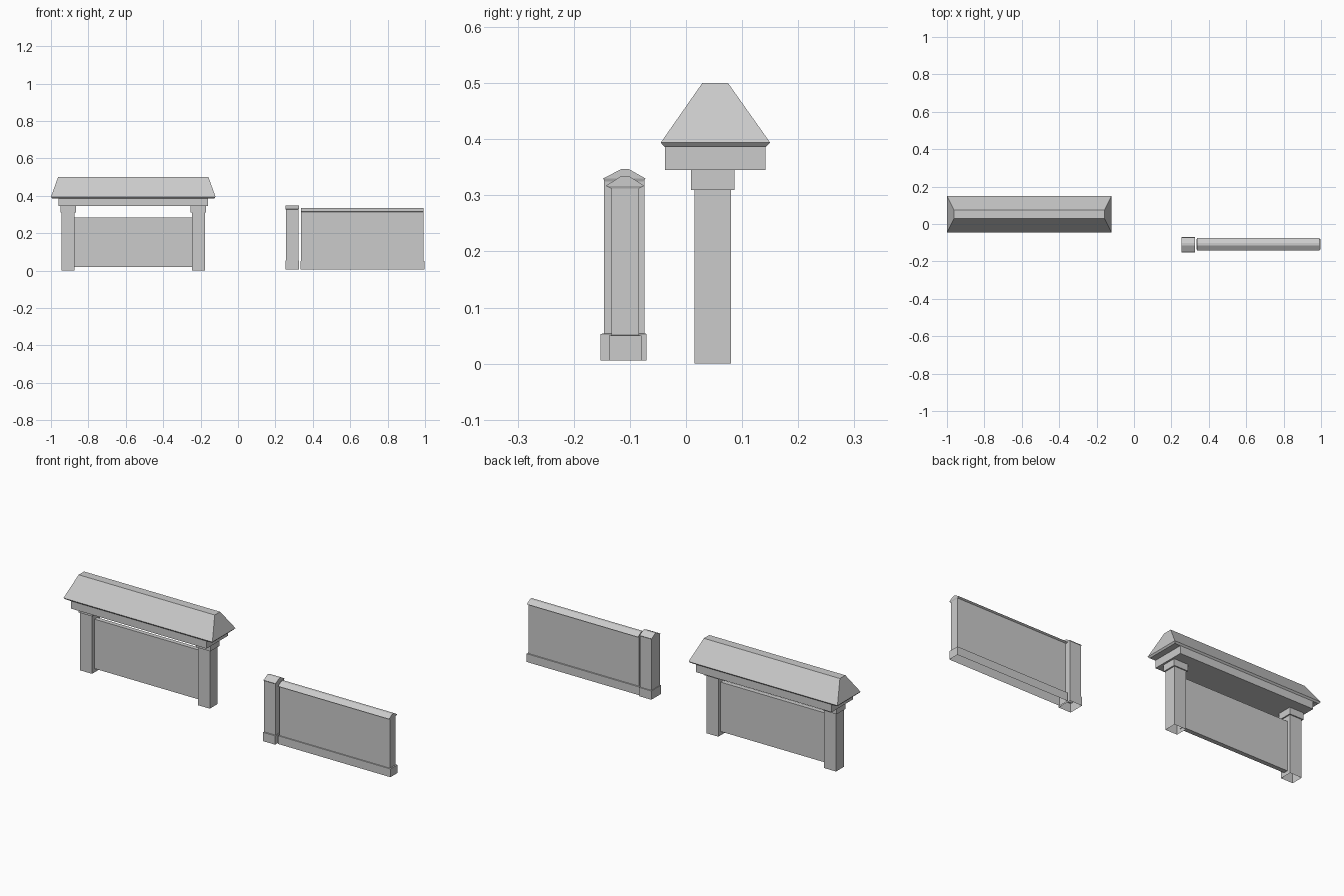
import bpy

default = bpy.data.objects.get("Cube")
if default:
    bpy.data.objects.remove(default, do_unlink=True)

stone = bpy.data.materials.new("light grey stone")
stone.use_nodes = True
GREY = (0.6, 0.6, 0.6, 1)
stone.diffuse_color = GREY
stone.node_tree.nodes["Principled BSDF"].inputs["Base Color"].default_value = GREY


def loft(name, rings, open_bottom=False):
    """Stack rectangles (x0, x1, y0, y1, z) into one solid."""
    verts, faces = [], []
    for x0, x1, y0, y1, z in rings:
        verts += [(x0, y0, z), (x1, y0, z), (x1, y1, z), (x0, y1, z)]
    for r in range(len(rings) - 1):
        for i in range(4):
            a, b = r * 4 + i, r * 4 + (i + 1) % 4
            faces.append((a, b, b + 4, a + 4))
    top = len(verts) - 4
    faces.append((top, top + 1, top + 2, top + 3))
    if not open_bottom:
        faces.append((3, 2, 1, 0))
    mesh = bpy.data.meshes.new(name)
    mesh.from_pydata(verts, [], faces)
    mesh.materials.append(stone)
    obj = bpy.data.objects.new(name, mesh)
    bpy.context.collection.objects.link(obj)
    return obj


def box(name, x0, x1, y0, y1, z0, z1, open_bottom=False):
    return loft(name, [(x0, x1, y0, y1, z0), (x0, x1, y0, y1, z1)], open_bottom)


# Roofed screen: hipped roof with undercut eaves
loft("screen_roof", [
    (-0.993, -0.127, -0.038, 0.142, 0.386),
    (-1.0, -0.12, -0.045, 0.15, 0.394),
    (-0.962, -0.158, 0.029, 0.075, 0.5),
])
box("screen_beam", -0.96, -0.16, -0.037, 0.142, 0.345, 0.387)

# Two posts with capitals, mirrored about the middle of the screen
for side, label in ((-1, "right"), (1, "left")):
    cx = -0.56 + side * 0.348
    box(label + "_post", cx - 0.035, cx + 0.035, 0.015, 0.08, 0, 0.312, True)
    box(label + "_capital", cx - 0.042, cx + 0.042, 0.009, 0.086, 0.31, 0.346)
box("screen_panel", -0.875, -0.245, 0.036, 0.06, 0.02, 0.284)

# Garden wall: plinth, body and ridged coping
loft("wall_body", [
    (0.333, 0.997, -0.137, -0.079, 0.006),
    (0.333, 0.997, -0.137, -0.079, 0.05),
    (0.338, 0.991, -0.133, -0.084, 0.051),
    (0.338, 0.991, -0.133, -0.084, 0.315),
], True)
loft("wall_coping", [
    (0.338, 0.991, -0.133, -0.084, 0.312),
    (0.336, 0.993, -0.143, -0.074, 0.317),
    (0.336, 0.993, -0.116, -0.101, 0.334),
])

# End pier: plinth, shaft and ridged cap
loft("pier_shaft", [
    (0.254, 0.326, -0.152, -0.07, 0.006),
    (0.254, 0.326, -0.152, -0.07, 0.053),
    (0.256, 0.323, -0.146, -0.074, 0.054),
    (0.256, 0.323, -0.146, -0.074, 0.328),
], True)
loft("pier_cap", [
    (0.256, 0.323, -0.144, -0.076, 0.325),
    (0.254, 0.325, -0.148, -0.072, 0.33),
    (0.254, 0.325, -0.115, -0.102, 0.347),
])
